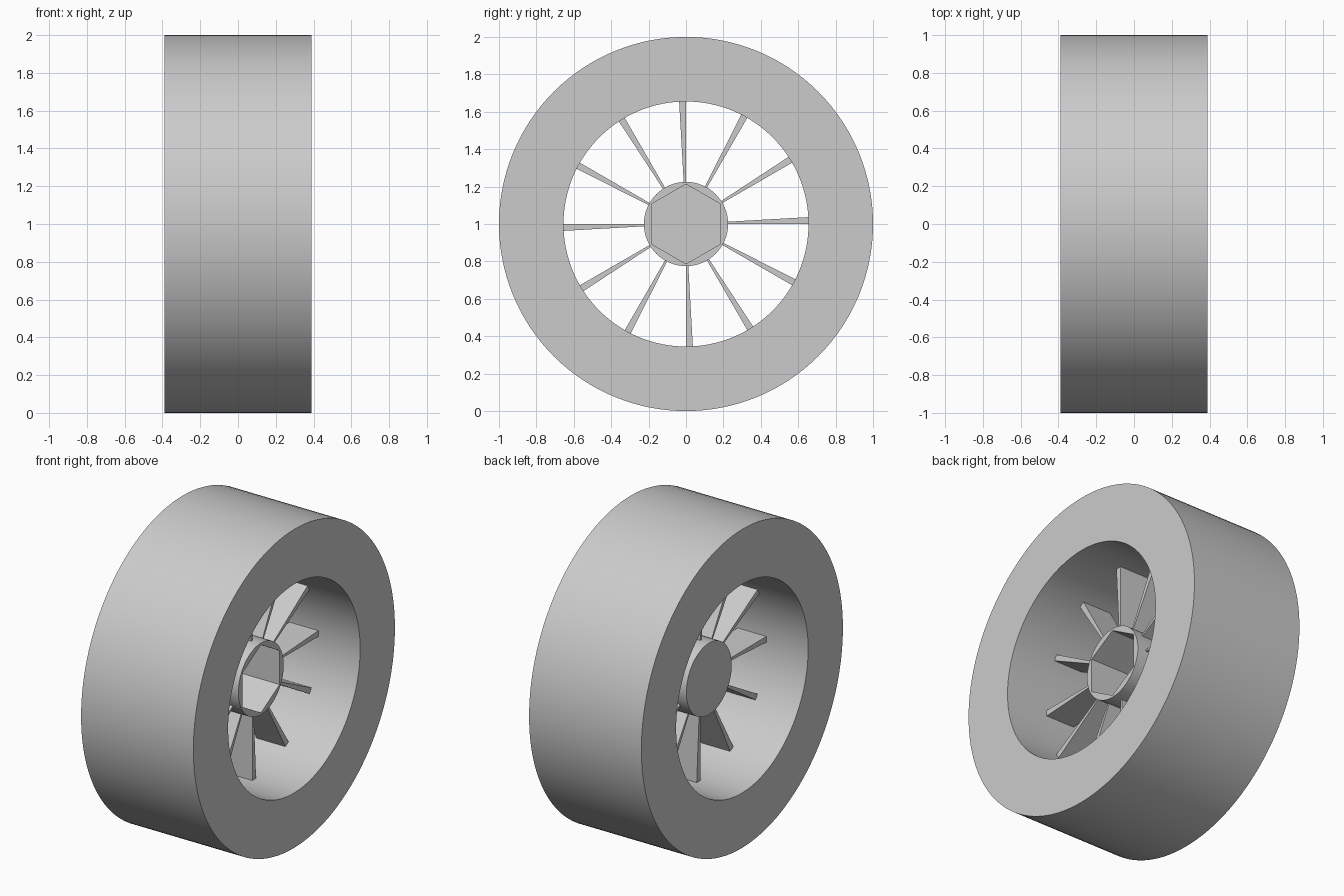
import bpy, bmesh
from math import radians, cos, sin
from mathutils import Matrix, Vector

cube = bpy.data.objects.get("Cube")
if cube:
    bpy.data.objects.remove(cube, do_unlink=True)

TIRE_R, BORE_R, HALF_W = 1.0, 0.655, 0.39
HUB_R, HUB_HALF = 0.225, 0.16
HEX_R, HEX_DEPTH = 0.213, 0.28
SPOKES, SPOKE_HALF = 12, 0.1
AXLE = Matrix.Translation((0, 0, TIRE_R))

grey = bpy.data.materials.new("plain grey")
grey.use_nodes = True
colour = (0.6, 0.6, 0.6, 1)
grey.diffuse_color = colour
grey.node_tree.nodes["Principled BSDF"].inputs["Base Color"].default_value = colour


def make_object(name, bm, smooth=True):
    bmesh.ops.recalc_face_normals(bm, faces=bm.faces)
    mesh = bpy.data.meshes.new(name)
    bm.to_mesh(mesh)
    bm.free()
    mesh.materials.append(grey)
    ob = bpy.data.objects.new(name, mesh)
    ob.matrix_world = AXLE
    bpy.context.collection.objects.link(ob)
    bpy.ops.object.select_all(action='DESELECT')
    ob.select_set(True)
    bpy.context.view_layer.objects.active = ob
    if smooth:
        bpy.ops.object.shade_smooth_by_angle(angle=radians(30))
    return ob


def axle_cylinder(radius, x0, x1, sides, turn=0):
    bm = bmesh.new()
    matrix = (Matrix.Translation(((x0 + x1) / 2, 0, 0))
              @ Matrix.Rotation(turn, 4, 'X') @ Matrix.Rotation(radians(90), 4, 'Y'))
    bmesh.ops.create_cone(bm, cap_ends=True, segments=sides, radius1=radius,
                          radius2=radius, depth=x1 - x0, matrix=matrix)
    return bm


# Wide ring: a rectangle spun around the axle
bm = bmesh.new()
corners = [bm.verts.new((x, 0, r)) for x, r in
           ((-HALF_W, BORE_R), (HALF_W, BORE_R), (HALF_W, TIRE_R), (-HALF_W, TIRE_R))]
loop = [bm.edges.new((corners[i], corners[i - 1])) for i in range(4)]
bmesh.ops.spin(bm, geom=corners + loop, cent=(0, 0, 0), axis=(1, 0, 0),
               angle=radians(360), steps=128, use_merge=True)
bmesh.ops.remove_doubles(bm, verts=bm.verts, dist=0.0001)
make_object("tire_ring", bm)

# Hub with a blind hexagonal socket on the +x side
hub = make_object("hub", axle_cylinder(HUB_R, -HUB_HALF, HUB_HALF, 64), smooth=False)
cutter = make_object("socket_cutter", axle_cylinder(
    HEX_R, HUB_HALF - HEX_DEPTH, HUB_HALF + 0.1, 6, radians(30)), smooth=False)
cutter.hide_render = True
cut = hub.modifiers.new("socket", 'BOOLEAN')
cut.operation = 'DIFFERENCE'
cut.solver = 'EXACT'
cut.object = cutter
bpy.ops.object.select_all(action='DESELECT')
hub.select_set(True)
bpy.context.view_layer.objects.active = hub
bpy.ops.object.modifier_apply(modifier=cut.name)
bpy.data.objects.remove(cutter, do_unlink=True)
bpy.ops.object.shade_smooth_by_angle(angle=radians(30))

# Spokes: flat blades, one side radial, thickening towards the ring
bm = bmesh.new()
for i in range(SPOKES):
    a = radians(360) * i / SPOKES
    out = Vector((0, cos(a), sin(a)))
    side = Vector((0, -sin(a), cos(a)))
    outline = [(HUB_R - 0.008, 0), (BORE_R + 0.005, 0),
               (BORE_R + 0.005, 0.037), (HUB_R - 0.008, 0.012)]
    face = bm.faces.new([bm.verts.new(out * r + side * t - Vector((SPOKE_HALF, 0, 0)))
                         for r, t in outline])
    new = bmesh.ops.extrude_face_region(bm, geom=[face])["geom"]
    bmesh.ops.translate(bm, vec=(2 * SPOKE_HALF, 0, 0),
                        verts=[v for v in new if isinstance(v, bmesh.types.BMVert)])
make_object("spokes", bm, smooth=False)
